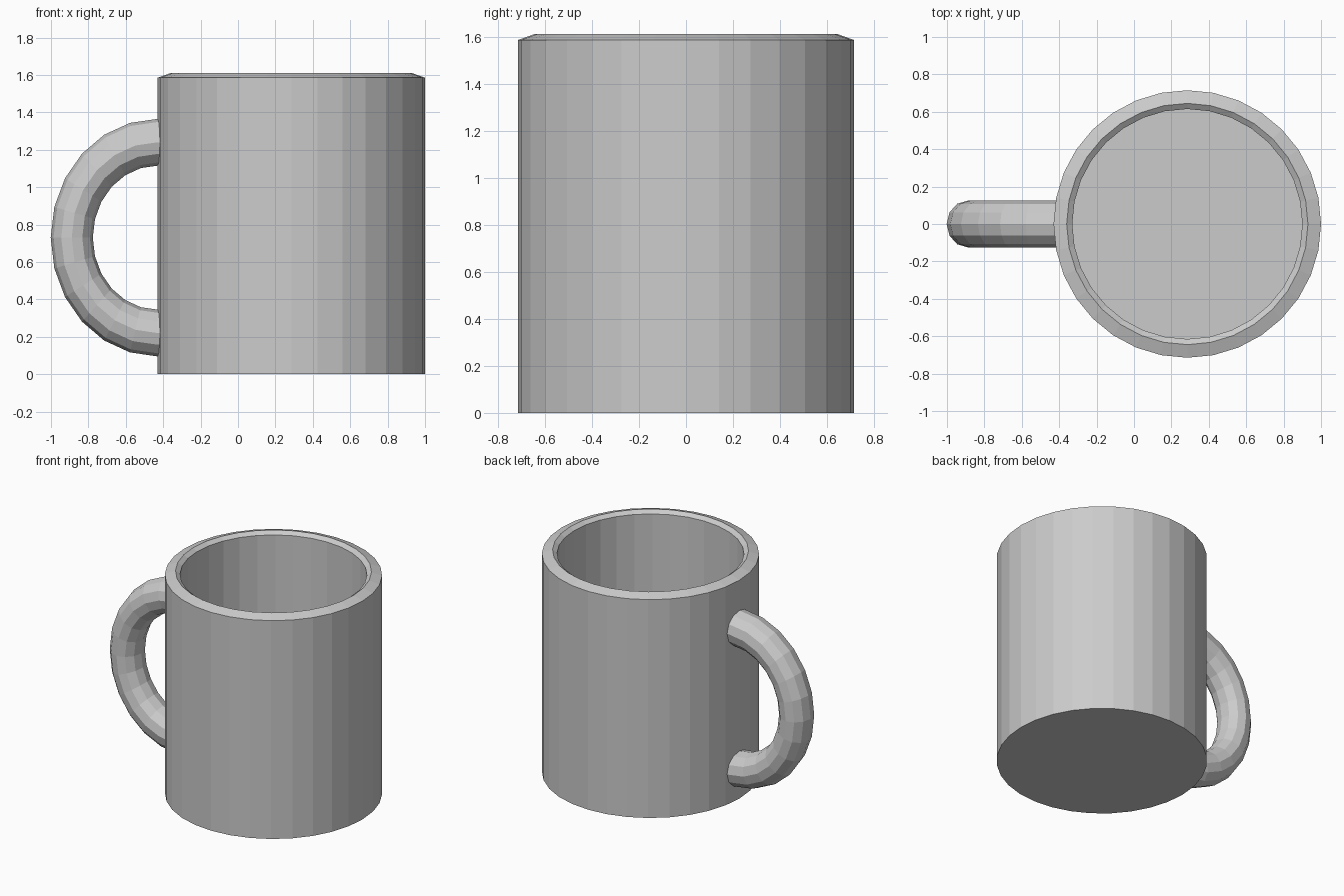
import bpy, bmesh
from math import sin, cos, pi

if "Cube" in bpy.data.objects:
    bpy.data.objects.remove(bpy.data.objects["Cube"])


def make_object(name, bm):
    bmesh.ops.recalc_face_normals(bm, faces=bm.faces)
    mesh = bpy.data.meshes.new(name)
    bm.to_mesh(mesh)
    bm.free()
    obj = bpy.data.objects.new(name, mesh)
    bpy.context.collection.objects.link(obj)
    return obj


def loft(name, rings):
    """Skin a list of point rings and cap both ends."""
    bm = bmesh.new()
    loops = [[bm.verts.new(p) for p in ring] for ring in rings]
    n = len(loops[0])
    for a, b in zip(loops, loops[1:]):
        for i in range(n):
            j = (i + 1) % n
            bm.faces.new((a[i], a[j], b[j], b[i]))
    bm.faces.new(loops[0])
    bm.faces.new(loops[-1])
    return make_object(name, bm)


# Cup body: outer wall, sloped rim, inner wall and floor
SIDES, CUP_X = 32, 0.285
profile = [(0.715, 0), (0.715, 1.585), (0.645, 1.61), (0.615, 1.588), (0.615, 0.10)]
loft("cup_body", [
    [(CUP_X + r * cos(2 * pi * i / SIDES), r * sin(2 * pi * i / SIDES), z)
     for i in range(SIDES)]
    for r, z in profile])

# Handle: half torus, slightly flattened in x, ends sunk into the wall
HX, HZ, MAJOR, TUBE, SQUASH = -0.43, 0.73, 0.51, 0.125, 0.9
ARC, TUBE_SIDES = 12, 12


def handle_ring(angle, shift=0.0):
    ring = []
    for k in range(TUBE_SIDES):
        t = 2 * pi * k / TUBE_SIDES
        r = MAJOR + TUBE * cos(t)
        ring.append((HX + shift - SQUASH * r * sin(angle), TUBE * sin(t),
                     HZ + r * cos(angle)))
    return ring


rings = [handle_ring(pi * i / ARC) for i in range(ARC + 1)]
loft("handle", [handle_ring(0, 0.045)] + rings + [handle_ring(pi, 0.045)])
